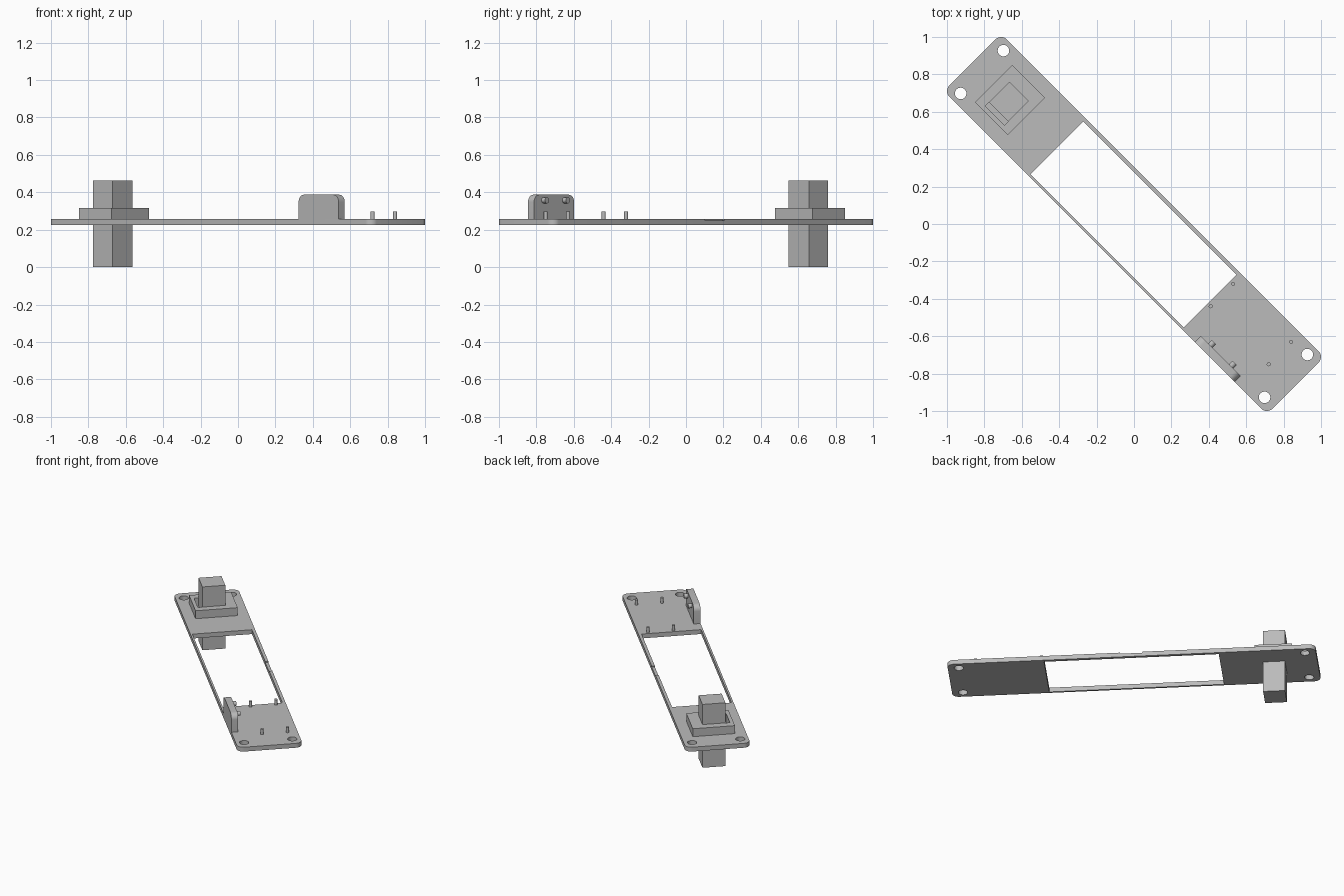
import bpy, bmesh, math
from mathutils import Matrix

if "Cube" in bpy.data.objects:
    bpy.data.objects.remove(bpy.data.objects["Cube"])

# Everything is laid out along x, then turned -45 degrees about z
TURN = Matrix.Rotation(math.radians(-45), 4, 'Z')
grey = bpy.data.materials.new("grey plastic")
grey.diffuse_color = (0.5, 0.5, 0.5, 1)
grey.use_nodes = True
grey.node_tree.nodes["Principled BSDF"].inputs["Base Color"].default_value = grey.diffuse_color


def finish(name, bm):
    bmesh.ops.recalc_face_normals(bm, faces=bm.faces)
    me = bpy.data.meshes.new(name)
    bm.to_mesh(me)
    bm.free()
    me.materials.append(grey)
    ob = bpy.data.objects.new(name, me)
    bpy.context.collection.objects.link(ob)
    ob.matrix_world = TURN
    return ob


def box(name, u, v, z, round_axis=None, radius=0, top_only=False):
    """Box from ranges, optionally with the edges along one axis rounded."""
    bm = bmesh.new()
    bmesh.ops.create_cube(bm, size=1)
    for p in bm.verts:
        p.co = [(a + b) / 2 + c * (b - a) for (a, b), c in zip((u, v, z), p.co)]
    if round_axis is not None:
        edges = [e for e in bm.edges
                 if abs((e.verts[0].co - e.verts[1].co).normalized()[round_axis]) > 0.9
                 and (not top_only or e.verts[0].co.z > z[1] - 1e-4)]
        bmesh.ops.bevel(bm, geom=edges, offset=radius, segments=8, profile=0.5,
                        affect='EDGES')
    return finish(name, bm)


def rod(name, centre, radius, depth, axis='Z'):
    bm = bmesh.new()
    mat = Matrix.Translation(centre)
    if axis == 'Y':
        mat = mat @ Matrix.Rotation(math.radians(90), 4, 'X')
    bmesh.ops.create_cone(bm, cap_ends=True, segments=24, radius1=radius,
                          radius2=radius, depth=depth, matrix=mat)
    return finish(name, bm)


def cut(target, cutter):
    cutter.hide_render = True
    cutter.hide_viewport = True
    mod = target.modifiers.new("cut", 'BOOLEAN')
    mod.operation = 'DIFFERENCE'
    mod.solver = 'EXACT'
    mod.object = cutter


def smooth(ob):
    bpy.ops.object.select_all(action='DESELECT')
    ob.select_set(True)
    bpy.context.view_layer.objects.active = ob
    bpy.ops.object.shade_smooth_by_angle(angle=math.radians(30))


Z0, Z1 = 0.225, 0.257

# Base frame: rounded plate with long window, corner holes and a rail notch
frame = box("frame_plate", (-1.222, 1.222), (-0.217, 0.217), (Z0, Z1), 2, 0.043)
smooth(frame)
cut(frame, box("window_cutter", (-0.58, 0.58), (-0.204, 0.196), (0.1, 0.4)))
cut(frame, box("notch_cutter", (-0.075, 0.075), (0.19, 0.3), (0.249, 0.4)))
for u in (-1.149, 1.149):
    for v in (-0.162, 0.162):
        cut(frame, rod("hole_cutter", (u, v, 0.24), 0.031, 0.2))

# Raised collar with a pocket, and the square post that passes through it
collar = box("collar", (-1.061, -0.814), (-0.1415, 0.1415), (Z1 - 0.002, 0.315))
cut(collar, box("pocket_cutter", (-1.008, -0.863), (-0.117, 0.067), (0.2, 0.4)))
box("square_post", (-1.008, -0.863), (-0.087, 0.067), (0, 0.462))

# Upright bracket with rounded top corners and two pegs on its inner face
smooth(box("side_bracket", (0.675, 0.978), (-0.217, -0.171), (Z1 - 0.002, 0.387),
           1, 0.04, True))
for u in (0.748, 0.905):
    smooth(rod("bracket_peg", (u, -0.16, 0.357), 0.016, 0.03, 'Y'))

# Four locating pins
for u in (0.601, 1.0395):
    for v in (-0.0215, 0.1485):
        smooth(rod("locating_pin", (u, v, 0.27), 0.0105, 0.052))
